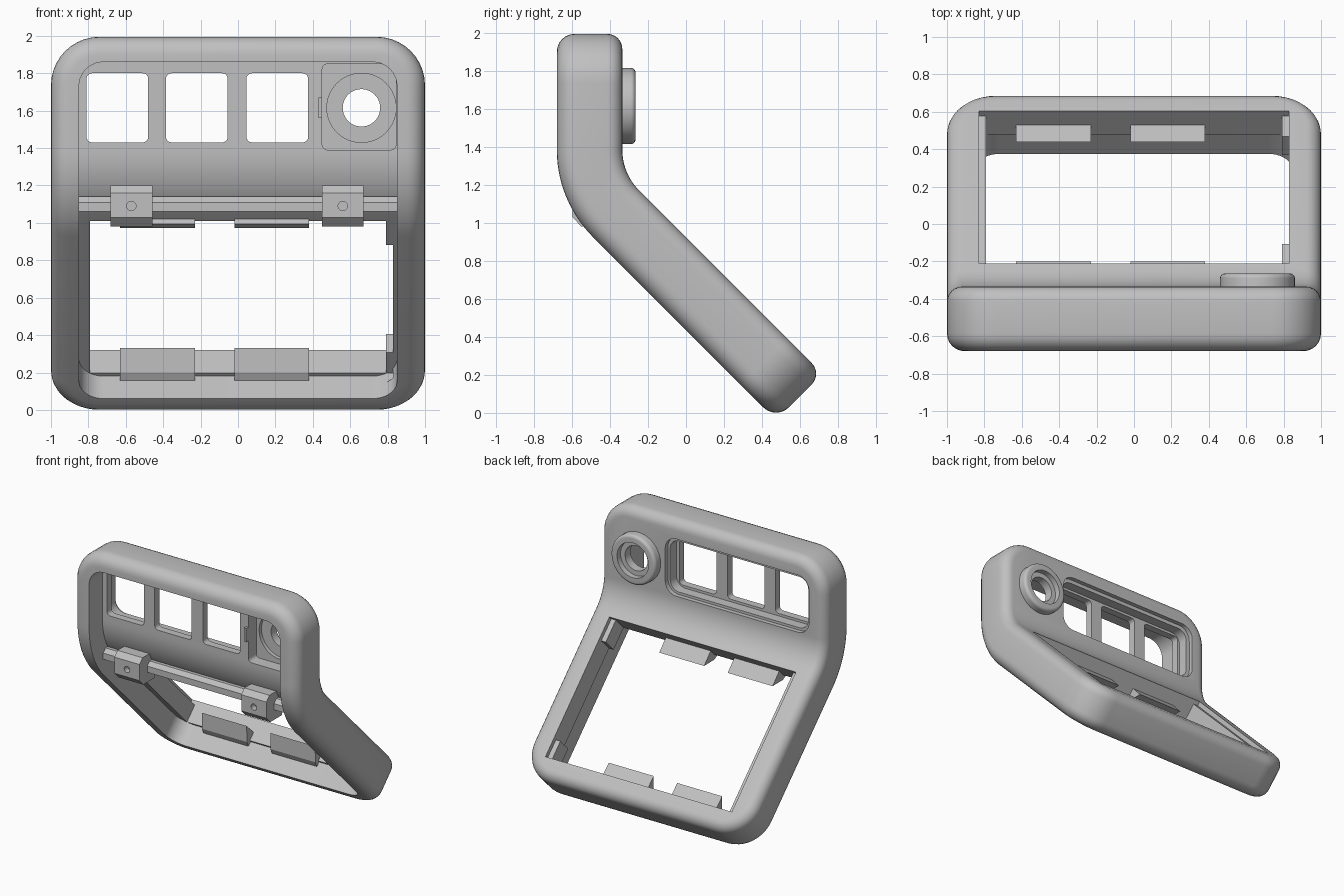
import bpy, bmesh
from math import sin, cos, pi

cube = bpy.data.objects.get("Cube")
if cube:
    bpy.data.objects.remove(cube, do_unlink=True)

grey = bpy.data.materials.new("matte grey")
grey.use_nodes = True
grey.diffuse_color = (0.53, 0.53, 0.53, 1)
grey.node_tree.nodes["Principled BSDF"].inputs["Base Color"].default_value = grey.diffuse_color

# Sheet space: x across, u up along the sheet (0 where the bend starts), d depth from the front
FRONT, BEND_Z, RADIUS, THICK = -0.68, 1.385, 0.65, 0.345
ARC = RADIUS * pi / 4
BEND_Y = FRONT + RADIUS
TOP = 1.995 - BEND_Z
LEG_TOP = -1.0


def bend(u, d):
    """Sheet position to (y, z): straight up, a 45 degree arc, then a straight leg."""
    if u >= 0:
        return FRONT + d, BEND_Z + u
    a = min(-u, ARC) / RADIUS
    rest = max(-u - ARC, 0)
    r = RADIUS - d
    return BEND_Y - r * cos(a) + rest * sin(a), BEND_Z - r * sin(a) - rest * cos(a)


def leg(s):
    """Distance along the sloping leg to sheet height u."""
    return -(ARC + s - LEG_TOP)


def new_object(name, bm):
    bmesh.ops.recalc_face_normals(bm, faces=bm.faces)
    if bm.calc_volume(signed=True) < 0:
        bmesh.ops.reverse_faces(bm, faces=bm.faces)
    mesh = bpy.data.meshes.new(name)
    bm.to_mesh(mesh)
    bm.free()
    mesh.materials.append(grey)
    obj = bpy.data.objects.new(name, mesh)
    bpy.context.collection.objects.link(obj)
    return obj


def slab(name, x0, x1, u0, u1, d0, d1, corner=0.0, front=0.0, back=0.0, segs=10):
    """Rounded plate in sheet space with rounded front and back rims, then bent."""
    steps = 6
    levels = []
    for r, base, sign in ((front, d0, 1), (back, d1, -1)):
        if r:
            arc = [(r * (1 - sin(i / steps * pi / 2)), base + sign * r * (1 - cos(i / steps * pi / 2)))
                   for i in range(steps + 1)]
        else:
            arc = [(0, base)]
        levels += arc if sign > 0 else arc[::-1]
    bm = bmesh.new()
    rings = []
    for inset, d in levels:
        c = max(corner - inset, 0)
        ring = []
        for k, (cx, cu, sx, su) in enumerate(((x1, u1, -1, -1), (x0, u1, 1, -1),
                                              (x0, u0, 1, 1), (x1, u0, -1, 1))):
            for i in range(segs + 1 if corner else 1):
                a = (k + i / segs) * pi / 2
                ring.append(bm.verts.new((cx + sx * (inset + c) + c * cos(a),
                                          cu + su * (inset + c) + c * sin(a), d)))
        rings.append(ring)
    n = len(rings[0])
    for a, b in zip(rings, rings[1:]):
        for i in range(n):
            bm.faces.new((a[i], a[(i + 1) % n], b[(i + 1) % n], b[i]))
    bm.faces.new(rings[0][::-1])
    bm.faces.new(rings[-1])
    # Extra loops so the bend is smooth
    cuts = 14
    for i in range(cuts + 1):
        u = -ARC * i / cuts
        if u0 < u < u1:
            bmesh.ops.bisect_plane(bm, geom=bm.verts[:] + bm.edges[:] + bm.faces[:],
                                   plane_co=(0, u, 0), plane_no=(0, 1, 0))
    for v in bm.verts:
        x, u, d = v.co
        v.co = (x, *bend(u, d))
    return new_object(name, bm)


def disc(name, radius, d0, d1, back=0.0):
    cx, cu = 0.66, 1.615 - BEND_Z
    return slab(name, cx - radius, cx + radius, cu - radius, cu + radius, d0, d1,
                corner=radius, back=back, segs=12)


def prism(name, x0, x1, profile):
    """Side profile of (y, z) points extruded across x."""
    bm = bmesh.new()
    face = bm.faces.new([bm.verts.new((x0, y, z)) for y, z in profile])
    out = bmesh.ops.extrude_face_region(bm, geom=[face], use_keep_orig=True)["geom"]
    bmesh.ops.translate(bm, vec=(x1 - x0, 0, 0),
                        verts=[v for v in out if isinstance(v, bmesh.types.BMVert)])
    return new_object(name, bm)


def cut(obj, *cutters):
    for cutter in cutters:
        cutter.hide_render = True
        mod = obj.modifiers.new("cut", "BOOLEAN")
        mod.operation, mod.solver, mod.object = "DIFFERENCE", "EXACT", cutter
        bpy.context.view_layer.objects.active = obj
        bpy.ops.object.modifier_apply(modifier=mod.name)
        bpy.data.objects.remove(cutter, do_unlink=True)


def smooth(obj):
    bpy.ops.object.select_all(action="DESELECT")
    obj.select_set(True)
    bpy.context.view_layer.objects.active = obj
    bpy.ops.object.shade_smooth_by_angle(angle=pi / 6)


# Bent housing shell
FLOOR, LIP_TOP, LIP_END = 0.17, -0.951, 0.2
shell = slab("housing_shell", -1, 1, leg(0.363), TOP, 0, THICK, corner=0.26, front=0.095, back=0.08)

# Front cavity and the large opening through the leg
cut(shell,
    slab("cavity", -0.85, 0.85, leg(0.223), 1.86 - BEND_Z, -0.1, FLOOR, corner=0.13),
    slab("opening", -0.79, 0.83, leg(LIP_END), leg(LIP_TOP), 0.1, 0.5),
    slab("opening_rebate", -0.83, 0.0, leg(LIP_END), leg(LIP_TOP), 0.31, 0.5))

# Stepped recess on the back and three windows
cut(shell,
    slab("recess_outer", -0.86, 0.42, 1.39 - BEND_Z, 1.85 - BEND_Z, 0.31, 0.5, corner=0.1),
    slab("recess_inner", -0.83, 0.4, 1.41 - BEND_Z, 1.82 - BEND_Z, 0.23, 0.5, corner=0.08))
for x in (-0.81, -0.385, 0.045):
    cut(shell, slab("window", x, x + 0.33, 1.43 - BEND_Z, 1.8 - BEND_Z, 0.1, 0.5, corner=0.03, segs=5))

# Square pocket and round lens seat
cut(shell,
    slab("pocket", 0.45, 0.845, 1.39 - BEND_Z, 1.85 - BEND_Z, 0.1, 0.27, corner=0.03, segs=5),
    disc("seat", 0.185, 0.2, 0.3),
    disc("hole", 0.1, 0.1, 0.6))
smooth(shell)

ring = disc("lens_ring", 0.2, THICK - 0.02, 0.415, back=0.025)
cut(ring, disc("ring_bore", 0.14, 0.37, 0.6), disc("ring_hole", 0.1, 0.1, 0.6))
smooth(ring)

# Small catch beside the pocket
prism("pocket_catch", 0.43, 0.45, [(-0.54, 1.56), (-0.54, 1.67), (-0.45, 1.67), (-0.45, 1.56)])

# Hinge rail with two drilled blocks
prism("hinge_rail", -0.86, 0.86, [(-0.37, 1.06), (-0.5, 1.06), (-0.5, 1.11), (-0.47, 1.14), (-0.4, 1.14)])
for side, x in (("right", -0.57), ("left", 0.56)):
    block = prism("hinge_block_" + side, x - 0.112, x + 0.112,
                  [(-0.4, 0.98), (-0.55, 0.98), (-0.598, 1.03), (-0.598, 1.16), (-0.56, 1.2), (-0.43, 1.2)])
    bpy.ops.mesh.primitive_cylinder_add(vertices=20, radius=0.025, depth=0.1,
                                        location=(x, -0.6, 1.09), rotation=(pi / 2, 0, 0))
    cut(block, bpy.context.object)

# Ramped snap hooks on both edges of the opening: (height above the edge, depth)
HOOK = [(-0.015, 0.13), (0.03, 0.145), (0.122, 0.236), (-0.015, 0.24)]
for i, x in enumerate((-0.63, -0.02)):
    for end, base, inward in (("lower", LIP_END, -1), ("upper", LIP_TOP, 1)):
        prism(f"{end}_hook_{i + 1}", x, x + 0.4, [bend(leg(base + inward * h), d) for h, d in HOOK])

# Side stops in the corners of the opening
for end, s0, s1 in (("upper", LIP_TOP - 0.01, -0.77), ("lower", 0.045, LIP_END + 0.01)):
    slab("side_stop_" + end, 0.79, 0.84, leg(s1), leg(s0), FLOOR, 0.31)
